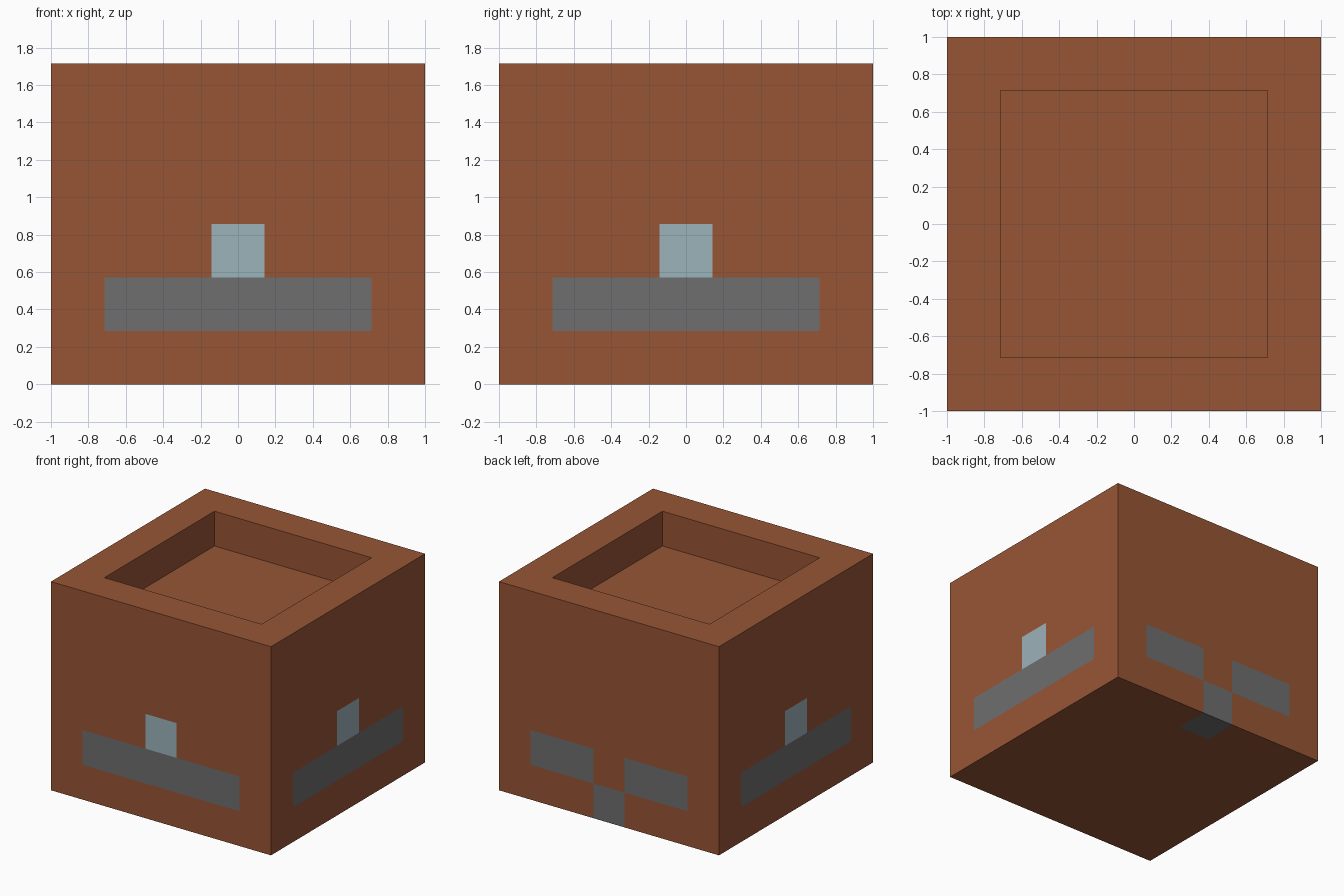
import bpy
import bmesh
from mathutils import Vector

if "Cube" in bpy.data.objects:
    bpy.data.objects.remove(bpy.data.objects["Cube"], do_unlink=True)

U = 1 / 7          # one design unit
HALF, TOP = 7, 12  # box half width and height, in units


def material(name, rgb):
    mat = bpy.data.materials.new(name)
    mat.use_nodes = True
    mat.diffuse_color = (*rgb, 1)
    bsdf = next(n for n in mat.node_tree.nodes if n.type == "BSDF_PRINCIPLED")
    bsdf.inputs["Base Color"].default_value = (*rgb, 1)
    bsdf.inputs["Roughness"].default_value = 0.9
    return mat


clay = material("clay brown", (0.31, 0.091, 0.036))
grey = material("slot grey", (0.156, 0.156, 0.156))
blue = material("pale blue", (0.332, 0.451, 0.491))

# Solid box
bm = bmesh.new()
bmesh.ops.create_cube(bm, size=1)
bmesh.ops.scale(bm, vec=(2 * HALF, 2 * HALF, TOP), verts=bm.verts)
bmesh.ops.translate(bm, vec=(0, 0, TOP / 2), verts=bm.verts)


def cut(axis, value):
    co, no = Vector(), Vector()
    co[axis], no[axis] = value, 1
    bmesh.ops.bisect_plane(bm, geom=bm.verts[:] + bm.edges[:] + bm.faces[:],
                           plane_co=co, plane_no=no)


# Cut lines around the painted patches and the recess
for axis in (0, 1):
    for value in (-5, -1, 1, 5):
        cut(axis, value)
for height in (2, 4, 6):
    cut(2, height)

# Square recess sunk into the top
inner = [f for f in bm.faces if f.normal.z > 0.9
         and max(abs(c) for c in f.calc_center_median().xy) < 5]
out = bmesh.ops.extrude_face_region(bm, geom=inner)
floor = [v for v in out["geom"] if isinstance(v, bmesh.types.BMVert)]
bmesh.ops.translate(bm, vec=(0, 0, -2), verts=floor)
old = [f for f in inner if f.is_valid]
if old:
    bmesh.ops.delete(bm, geom=old, context="FACES")
bmesh.ops.recalc_face_normals(bm, faces=bm.faces)


def colour_slot(face):
    c, n = face.calc_center_median(), face.normal
    if abs(n.z) > 0.9:
        # Patch under the box that continues the back patch: the last two units
        return 1 if n.z < 0 and abs(c.x) < 1 and c.y > 5 else 0
    across = abs(c.x if abs(n.y) > 0.9 else c.y)
    if n.y > 0.9 and c.y > 6:
        # Back: two bars with a dropped centre square
        if across < 1:
            return 1 if c.z < 2 else 0
        return 1 if across < 5 and 2 < c.z < 4 else 0
    # Front and sides: wide bar with a pale square on it
    if across < 5 and 2 < c.z < 4:
        return 1
    return 2 if across < 1 and 4 < c.z < 6 else 0


for face in bm.faces:
    face.material_index = colour_slot(face)
bmesh.ops.scale(bm, vec=(U, U, U), verts=bm.verts)

mesh = bpy.data.meshes.new("hollow_box")
bm.to_mesh(mesh)
bm.free()
for mat in (clay, grey, blue):
    mesh.materials.append(mat)
bpy.context.collection.objects.link(bpy.data.objects.new("hollow_box", mesh))
